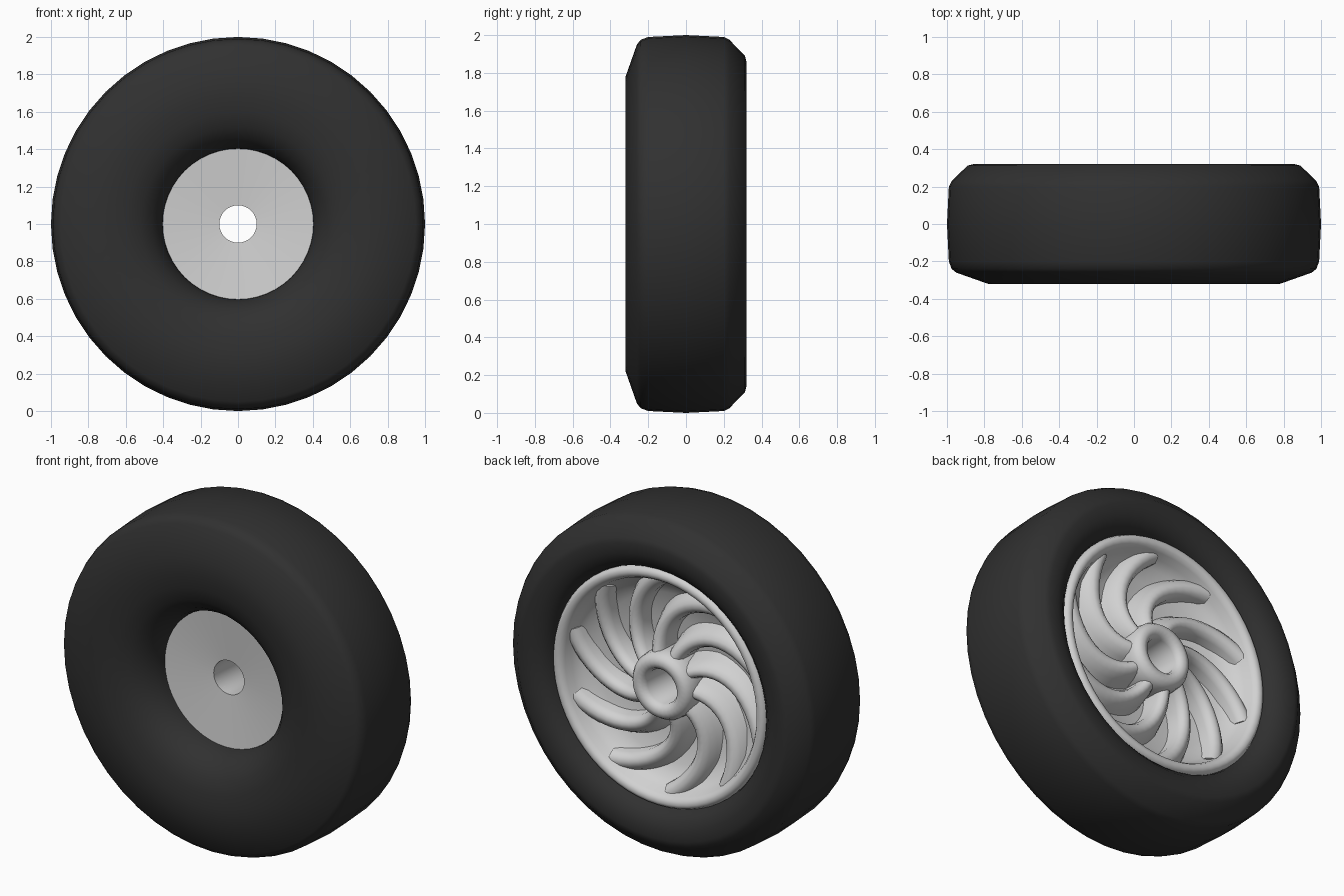
import bpy
import bmesh
import math
from mathutils import Matrix, Vector

cube = bpy.data.objects.get("Cube")
if cube:
    bpy.data.objects.remove(cube, do_unlink=True)

CENTRE = Vector((0, 0, 1))
SPOKES = 10


def material(name, grey):
    mat = bpy.data.materials.new(name)
    mat.use_nodes = True
    colour = (grey, grey, grey, 1)
    mat.diffuse_color = colour
    bsdf = mat.node_tree.nodes["Principled BSDF"]
    bsdf.inputs["Base Color"].default_value = colour
    bsdf.inputs["Roughness"].default_value = 0.6
    return mat


def finish(name, bm, mat, angle):
    bmesh.ops.recalc_face_normals(bm, faces=bm.faces)
    mesh = bpy.data.meshes.new(name)
    bm.to_mesh(mesh)
    bm.free()
    mesh.materials.append(mat)
    obj = bpy.data.objects.new(name, mesh)
    bpy.context.collection.objects.link(obj)
    bpy.ops.object.select_all(action="DESELECT")
    obj.select_set(True)
    bpy.context.view_layer.objects.active = obj
    bpy.ops.object.shade_smooth_by_angle(angle=math.radians(angle))
    return obj


def lathe(name, profile, mat, steps=48, angle=50):
    """Turn a closed (radius, y) profile around the wheel axis."""
    bm = bmesh.new()
    verts = [bm.verts.new(CENTRE + Vector((r, y, 0))) for r, y in profile]
    edges = [bm.edges.new((v, verts[i - 1])) for i, v in enumerate(verts)]
    bmesh.ops.spin(bm, geom=verts + edges, cent=CENTRE, axis=(0, 1, 0),
                   angle=math.tau, steps=steps, use_merge=True)
    bmesh.ops.remove_doubles(bm, verts=bm.verts, dist=0.0005)
    return finish(name, bm, mat, angle)


rubber = material("dark rubber", 0.03)
metal = material("light grey metal", 0.64)

# Tyre: bowl-shaped front wall, chamfered shoulders, shallow back wall
lathe("tyre", [
    (0.40, -0.08), (0.405, -0.13), (0.42, -0.18), (0.46, -0.24),
    (0.52, -0.285), (0.60, -0.31), (0.68, -0.318), (0.78, -0.32),
    (0.95, -0.26), (0.975, -0.24), (0.99, -0.20), (1.0, 0.0),
    (0.99, 0.20), (0.975, 0.23), (0.89, 0.312), (0.86, 0.32),
    (0.80, 0.317), (0.75, 0.298), (0.71, 0.26), (0.69, 0.20), (0.66, 0.10),
], rubber)

# Outer rim: rounded bead running down into the dish
lathe("rim_dish", [
    (0.70, 0.19), (0.70, 0.24), (0.69, 0.258), (0.67, 0.268), (0.645, 0.258),
    (0.63, 0.235), (0.615, 0.19), (0.58, 0.14), (0.50, 0.10), (0.35, 0.07),
    (0.16, 0.06), (0.16, 0.0), (0.60, 0.02),
], metal, 64)

# Front disc, slightly hollow towards the bore
lathe("front_disc", [
    (0.10, -0.085), (0.42, -0.112), (0.42, -0.06), (0.10, -0.04),
], metal)

# Hub: rounded collar with a through bore
lathe("hub", [
    (0.10, -0.085), (0.10, 0.22), (0.115, 0.248), (0.145, 0.26),
    (0.175, 0.25), (0.195, 0.22), (0.20, 0.17), (0.20, 0.03), (0.13, -0.08),
], metal, 32)


# Spokes: curved ridges sweeping from the hub to the rim
def path(t):
    r = 0.16 + 0.48 * t
    a = 0.9 * t ** 1.35
    return Vector((r * math.cos(a), 0, r * math.sin(a)))


def spoke_ring(bm, t, turn):
    tangent = (path(t + 0.01) - path(max(t - 0.01, 0))).normalized()
    side = Vector((-tangent.z, 0, tangent.x))
    top = 0.225 - 0.04 * math.sin(math.pi * t)
    width = 0.042 + 0.014 * t
    section = [(-2.0, 0.04), (-1.3, top - 0.07), (-0.9, top - 0.03),
               (-0.4, top - 0.006), (0.1, top), (0.6, top - 0.015),
               (0.9, top - 0.045), (1.0, 0.04)]
    return [bm.verts.new(CENTRE + turn @ (path(t) + side * w * width
                                          + Vector((0, y, 0))))
            for w, y in section]


bm = bmesh.new()
for k in range(SPOKES):
    turn = Matrix.Rotation(math.tau * k / SPOKES, 3, "Y")
    rings = [spoke_ring(bm, i / 14, turn) for i in range(15)]
    for a, b in zip(rings, rings[1:]):
        for j in range(len(a)):
            bm.faces.new((a[j - 1], a[j], b[j], b[j - 1]))
    bm.faces.new(rings[0])
    bm.faces.new(rings[-1])
finish("spokes", bm, metal, 50)
